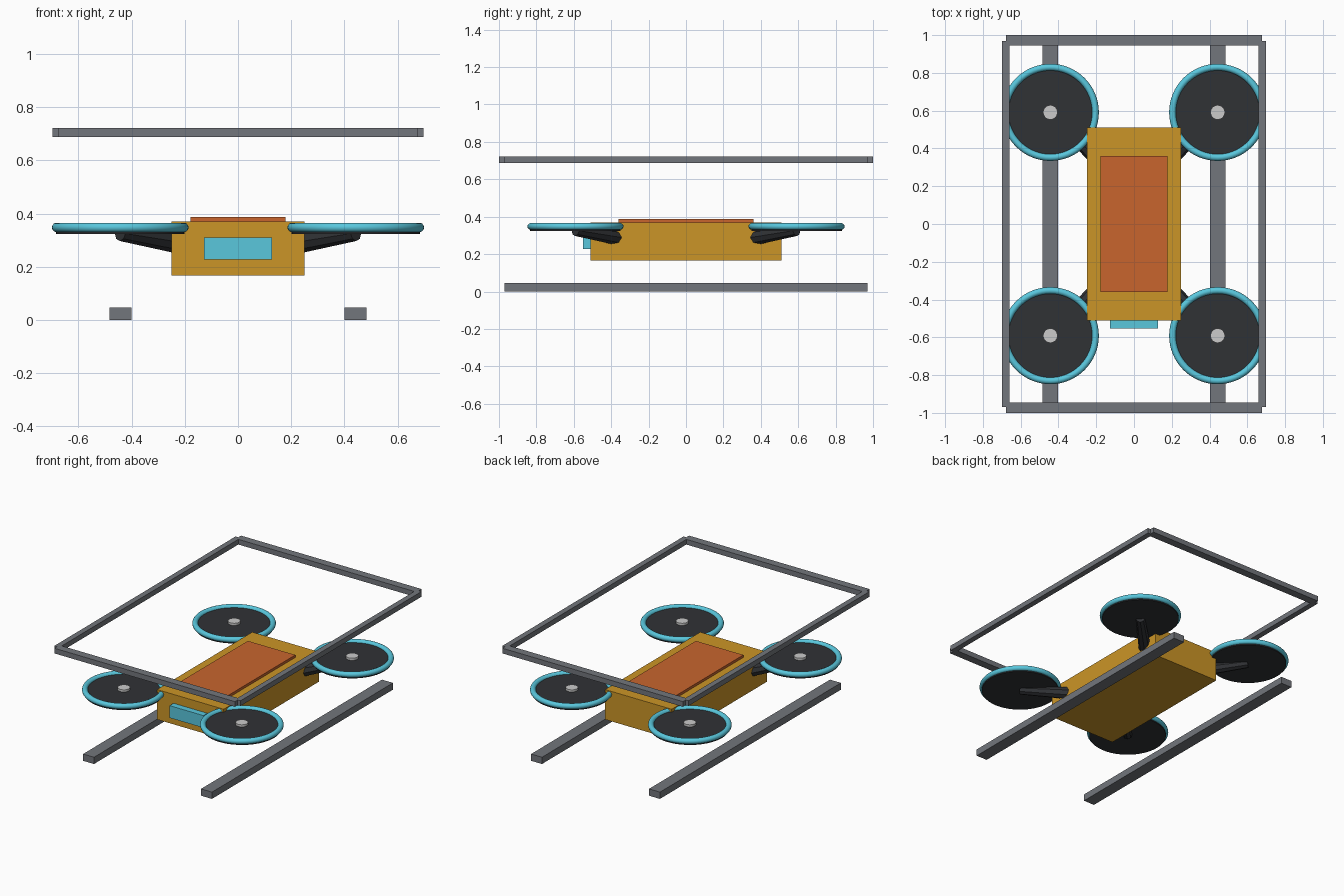
import bpy, math
from mathutils import Vector

if "Cube" in bpy.data.objects:
    bpy.data.objects.remove(bpy.data.objects["Cube"])


def material(name, rgb):
    m = bpy.data.materials.new(name)
    m.diffuse_color = (*rgb, 1)
    m.use_nodes = True
    m.node_tree.nodes["Principled BSDF"].inputs["Base Color"].default_value = m.diffuse_color
    return m


YELLOW = material("yellow", (0.6, 0.3, 0.02))
ORANGE = material("orange", (0.58, 0.13, 0.027))
CYAN = material("cyan", (0.1, 0.57, 0.72))
BLACK = material("black", (0.03, 0.032, 0.036))
STEEL = material("steel", (0.17, 0.18, 0.2))


def finish(name, mat=None, smooth=False):
    ob = bpy.context.object
    ob.name = name
    if mat:
        ob.data.materials.append(mat)
    if smooth:
        bpy.ops.object.shade_smooth_by_angle(angle=math.radians(40))
    return ob


def box(name, lo, hi, mat):
    lo, hi = Vector(lo), Vector(hi)
    bpy.ops.mesh.primitive_cube_add(size=1, location=(lo + hi) / 2)
    bpy.context.object.scale = hi - lo
    bpy.ops.object.transform_apply(location=False, rotation=False, scale=True)
    return finish(name, mat)


def disc(name, x, y, z0, z1, r, mat=None):
    bpy.ops.mesh.primitive_cylinder_add(vertices=48, radius=r, depth=z1 - z0,
                                        location=(x, y, (z0 + z1) / 2))
    return finish(name, mat, True)


# Body, battery panel and front sensor
box("body", (-0.25, -0.51, 0.167), (0.25, 0.51, 0.37), YELLOW)
box("battery_panel", (-0.178, -0.36, 0.36), (0.178, 0.36, 0.387), ORANGE)
box("front_sensor", (-0.127, -0.552, 0.227), (0.127, -0.50, 0.31), CYAN)

# Landing skids and upper frame rails
for s, side in ((-1, "left"), (1, "right")):
    box(f"{side}_skid", (s * 0.4425 - 0.041, -0.97, 0), (s * 0.4425 + 0.041, 0.97, 0.046), STEEL)
    box(f"{side}_frame_rail", (s * 0.679 - 0.019, -0.97, 0.688), (s * 0.679 + 0.019, 0.97, 0.723), STEEL)
for s, end in ((-1, "front"), (1, "back")):
    box(f"{end}_frame_rail", (-0.677, s * 0.973 - 0.027, 0.688), (0.677, s * 0.973 + 0.027, 0.723), STEEL)

# Four rotors with tapered arms
for sx, side in ((-1, "left"), (1, "right")):
    for sy, end in ((-1, "front"), (1, "back")):
        tag = f"{end}_{side}"
        x, y = sx * 0.443, sy * 0.591
        a = Vector((sx * 0.20, sy * 0.35, 0.285))
        b = Vector((x, y, 0.325))
        bpy.ops.mesh.primitive_cone_add(vertices=8, radius1=0.041, radius2=0.028,
                                        depth=(b - a).length, location=(a + b) / 2)
        bpy.context.object.rotation_euler = (b - a).to_track_quat('Z', 'Y').to_euler()
        finish(f"{tag}_arm", BLACK)
        disc(f"{tag}_rotor_disc", x, y, 0.323, 0.35, 0.242, BLACK)
        disc(f"{tag}_rotor_hub", x, y, 0.33, 0.365, 0.038)
        bpy.ops.mesh.primitive_torus_add(location=(x, y, 0.348), major_radius=0.239,
                                         minor_radius=0.018, major_segments=64, minor_segments=14)
        finish(f"{tag}_rotor_guard", CYAN, True)
